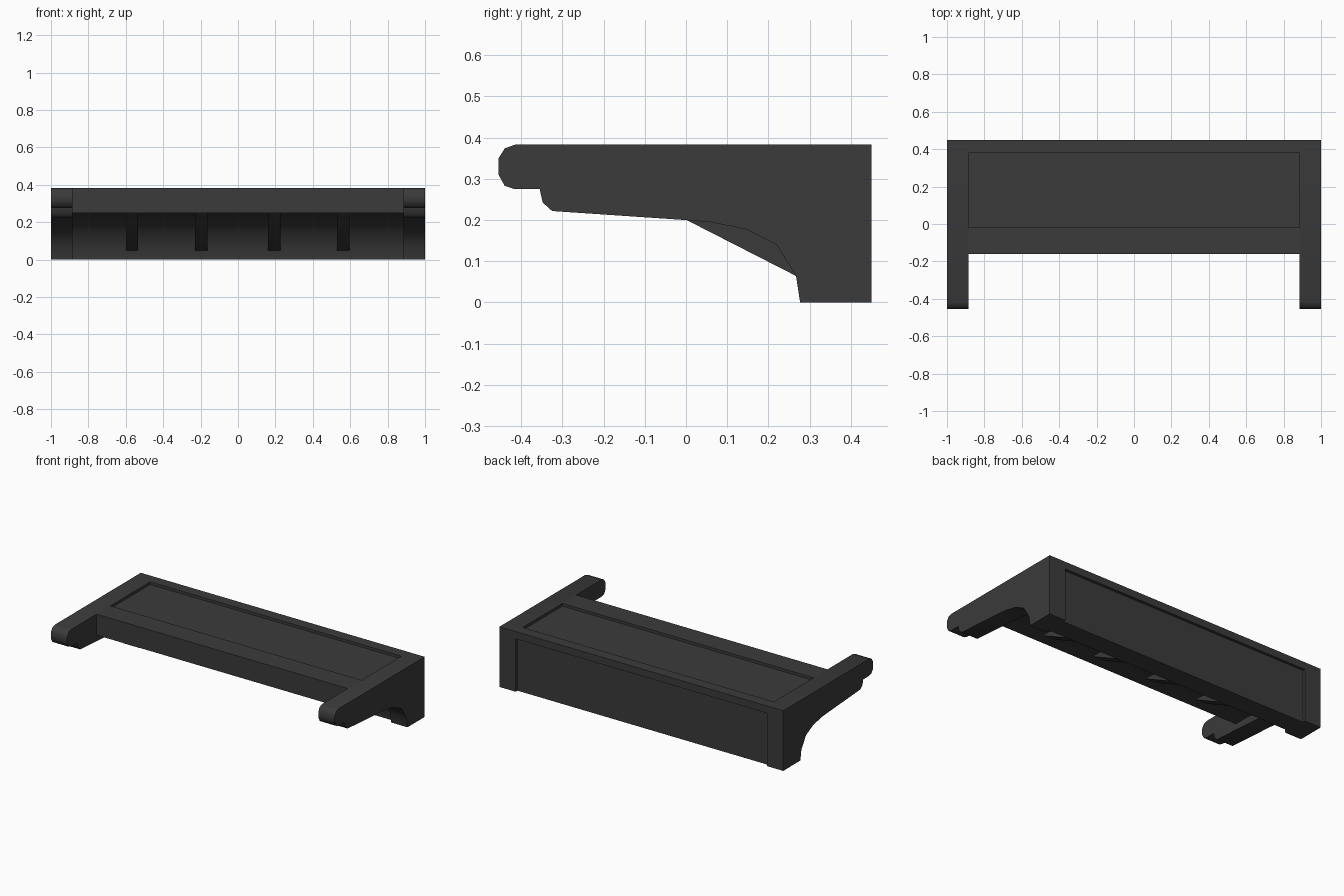
import bpy, bmesh
from math import radians

if "Cube" in bpy.data.objects:
    bpy.data.objects.remove(bpy.data.objects["Cube"])

grey = bpy.data.materials.new("dark_grey")
grey.diffuse_color = (0.043, 0.043, 0.043, 1)
grey.use_nodes = True
grey.node_tree.nodes["Principled BSDF"].inputs["Base Color"].default_value = grey.diffuse_color


def extrude_profile(name, points, x0, x1):
    """Solid made by sweeping a (y, z) outline from x0 to x1."""
    bm = bmesh.new()
    face = bm.faces.new([bm.verts.new((x0, y, z)) for y, z in points])
    out = bmesh.ops.extrude_face_region(bm, geom=[face])
    moved = [v for v in out["geom"] if isinstance(v, bmesh.types.BMVert)]
    bmesh.ops.translate(bm, verts=moved, vec=(x1 - x0, 0, 0))
    bmesh.ops.recalc_face_normals(bm, faces=bm.faces)
    mesh = bpy.data.meshes.new(name)
    bm.to_mesh(mesh)
    bm.free()
    mesh.materials.append(grey)
    obj = bpy.data.objects.new(name, mesh)
    bpy.context.collection.objects.link(obj)
    bpy.ops.object.select_all(action='DESELECT')
    obj.select_set(True)
    bpy.context.view_layer.objects.active = obj
    bpy.ops.object.shade_smooth_by_angle(angle=radians(45))
    return obj


# End brackets: rounded nose, stepped underside, curved throat and foot
bracket = [(-0.455, 0.35), (-0.44, 0.374), (-0.415, 0.383), (0.45, 0.383),
           (0.45, 0), (0.277, 0), (0.267, 0.065), (0.22, 0.14),
           (0.145, 0.178), (0.06, 0.195), (0, 0.2), (-0.325, 0.222),
           (-0.348, 0.243), (-0.355, 0.275), (-0.415, 0.275),
           (-0.44, 0.283), (-0.455, 0.31)]
extrude_profile("right_bracket", bracket, 0.885, 1)
extrude_profile("left_bracket", bracket, -1, -0.885)

# Centre body: recessed top and back panels, coved underside
body = [(-0.16, 0.383), (-0.02, 0.383), (-0.02, 0.366), (0.38, 0.366),
        (0.38, 0.383), (0.45, 0.383), (0.45, 0.337), (0.432, 0.337),
        (0.432, 0), (0.305, 0), (0.298, 0.06), (0.25, 0.16),
        (0.165, 0.212), (0.06, 0.24), (-0.05, 0.25), (-0.16, 0.25)]
extrude_profile("centre_body", body, -0.885, 0.885)

# Triangular ribs bridging the cove
rib = [(-0.1, 0.252), (0.305, 0.045), (0.33, 0.05), (0.33, 0.28), (-0.1, 0.28)]
for i, x in enumerate((-0.567, -0.197, 0.193, 0.562)):
    extrude_profile(f"rib_{i + 1}", rib, x - 0.033, x + 0.033)
